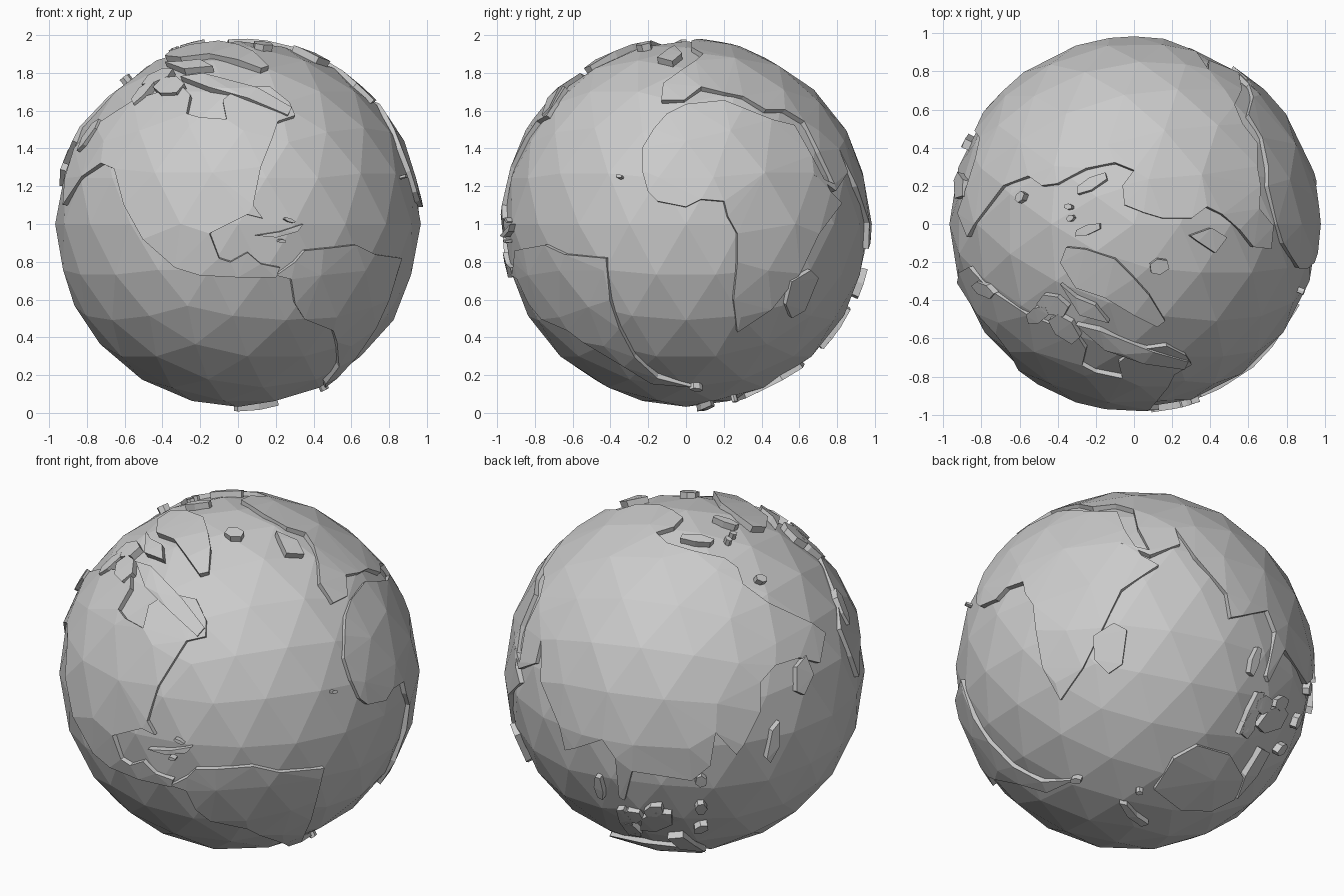
import bpy, bmesh, math
from mathutils import Vector
from mathutils.geometry import delaunay_2d_cdt

if "Cube" in bpy.data.objects:
    bpy.data.objects.remove(bpy.data.objects["Cube"])

CENTRE = Vector((0, 0, 1))
SEA, LAND, ISLE = 0.968, 0.984, 0.994

# viewing directions used to sketch coastlines: azimuth of viewer, elevation
VIEWS = {'F': (-90, 0), 'R': (0, 0), 'T': (-90, 90),
         'A': (-55, 24), 'B': (125, 24), 'C': (48, -28)}


def on_globe(view, pts):
    """Project sketch points (hundredths, seen from a view) onto the unit sphere."""
    az, el = (math.radians(a) for a in VIEWS[view])
    d = Vector((math.cos(el) * math.cos(az), math.cos(el) * math.sin(az), math.sin(el)))
    r = Vector((-math.sin(az), math.cos(az), 0))
    u = d.cross(r)
    out = []
    for h, v in pts:
        h, v = h / 100, v / 100
        out.append((r * h + u * v + d * math.sqrt(max(0, 0.95 - h * h - v * v))).normalized())
    return out


def sphere(radius, subdiv):
    bm = bmesh.new()
    bmesh.ops.create_icosphere(bm, subdivisions=subdiv, radius=radius)
    return bm


def finish(bm, name):
    bmesh.ops.recalc_face_normals(bm, faces=bm.faces)
    me = bpy.data.meshes.new(name)
    bm.to_mesh(me)
    bm.free()
    ob = bpy.data.objects.new(name, me)
    ob.location = CENTRE
    bpy.context.collection.objects.link(ob)
    return ob


bm = sphere(1, 3)
GRID = [v.co.normalized() for v in bm.verts]
bm.free()


def land(name, *runs, radius=LAND):
    """Raised plate whose outline is made of coastline runs."""
    rim = [p for view, pts in runs for p in on_globe(view, pts)]
    c = sum(rim, Vector()).normalized()
    ex = c.orthogonal().normalized()
    ey = c.cross(ex)

    def flat(p):
        q = Vector((p.dot(ex), p.dot(ey)))
        return q.normalized() * c.angle(p) if q.length > 1e-6 else q

    def lift(q):
        a = q.length
        if a < 1e-6:
            return c.copy()
        return c * math.cos(a) + (ex * q.x + ey * q.y) * (math.sin(a) / a)

    pts = [flat(p) for p in rim]
    n = len(pts)
    area = sum(pts[i - 1].x * pts[i].y - pts[i].x * pts[i - 1].y for i in range(n))
    if area < 0:
        pts.reverse()
    inner = [flat(p) for p in GRID if c.angle(p) < 1.6]
    inner = [p for p in inner if min((p - q).length for q in pts) > 0.07]
    res = delaunay_2d_cdt(pts + inner, [], [list(range(n))], 1, 1e-5)
    bm = bmesh.new()
    top = [bm.verts.new(lift(Vector(p)) * radius) for p in res[0]]
    low = [bm.verts.new(v.co * (0.93 / radius)) for v in top]
    for f in res[2]:
        bm.faces.new([top[i] for i in f])
        bm.faces.new([low[i] for i in reversed(f)])
    # coastal cliffs
    bm.verts.index_update()
    for e in list(bm.edges):
        a, b = (v.index for v in e.verts)
        if len(e.link_faces) == 1 and max(a, b) < len(top):
            bm.faces.new((top[a], top[b], low[b], low[a]))
    bmesh.ops.delete(bm, geom=[v for v in bm.verts if not v.link_faces], context='VERTS')
    finish(bm, name)


def isle(name, view, h, v, w, t, angle=0):
    """Small six-sided island: centre, length, width, heading."""
    ca, sa = math.cos(math.radians(angle)), math.sin(math.radians(angle))
    pts = []
    for x, y in ((-1, -.4), (-.2, -1), (.9, -.7), (1, .4), (.1, 1), (-.8, .7)):
        x, y = x * w, y * t
        pts.append((h + x * ca - y * sa, v + x * sa + y * ca))
    land(name, (view, pts), radius=ISLE)


# ocean ball
finish(sphere(SEA, 3), "ocean")

# continents
land("north_america",
     ('F', [(-92, 10), (-82, 25), (-72, 32), (-65, 29), (-60, 10), (-50, -8), (-33, -23), (-20, -27),
            (0, -28), (20, -28), (22, -23), (12, -21), (5, -15), (-4, -20), (-10, -18), (-15, -5),
            (5, 5), (13, 3), (8, 10), (12, 30), (18, 45), (21, 54), (30, 57), (27, 64), (17, 72),
            (0, 72), (-8, 65), (-6, 55), (-20, 56), (-27, 58), (-25, 68), (-30, 73), (-55, 65),
            (-75, 52), (-86, 40), (-91, 24)]))
land("south_america",
     ('F', [(20, -27), (30, -20), (35, -14), (45, -13), (62, -11), (72, -16)]),
     ('R', [(-42, -18), (-40, -40), (-35, -55), (-27, -70), (-15, -81), (5, -86)]),
     ('F', [(46, -84), (53, -75), (52, -62), (50, -56), (35, -50), (30, -42), (28, -29)]))
land("africa",
     ('R', [(-10, 58), (-17, 50), (-23, 40), (-23, 28), (-20, 17), (-15, 12), (0, 9), (8, 13), (20, 12),
            (22, 4), (27, -5), (27, -20), (25, -40), (27, -57), (45, -45), (60, -26), (70, -5),
            (82, 11), (76, 17), (66, 36), (57, 52), (45, 55), (30, 61), (20, 65), (0, 63)]))
land("eurasia",
     ('R', [(62, 54), (70, 38), (78, 21)]),
     ('C', [(-4, 67), (12, 60), (28, 66), (25, 75), (36, 59)]),
     ('B', [(-68, -28), (-65, -41), (-60, -40), (-45, -35), (-38, -45), (-36, -66), (-33, -68),
            (-29, -52), (3, -57), (13, -49), (16, -31), (27, -43), (31, -38), (40, -20), (40, -4),
            (48, 5), (61, 9), (72, 6), (75, 22)]),
     ('T', [(-83, 0), (-68, 20), (-55, 25), (-48, 20), (-40, 21), (-25, 29), (-10, 32), (0, 28),
            (-6, 20), (-5, 10), (5, 6), (15, 3), (30, 3), (38, 9), (46, 5), (55, -3)]),
     ('R', [(-12, 74), (-13, 65), (-1, 65), (8, 72), (20, 69), (30, 67), (42, 60), (52, 60)]))
land("australia",
     ('C', [(12, -66), (23, -50), (36, -43), (53, -48), (60, -61), (54, -71), (42, -77), (26, -77)]))
land("greenland",
     ('T', [(-38, -20), (-35, -12), (-25, -13), (-10, -18), (0, -28), (8, -37), (16, -50), (12, -53),
            (0, -47), (-15, -38), (-30, -33)]), radius=ISLE)

# larger islands
big = dict(radius=ISLE)
land("arctic_island_east", ('T', [(-30, -52), (-18, -55), (10, -66), (28, -71), (26, -75), (5, -72), (-15, -65)]), **big)
land("arctic_island_north", ('T', [(-38, -31), (-30, -38), (-20, -42), (-13, -51), (-28, -47)]), **big)
land("caribbean_island", ('F', [(9, -6), (22, -4), (34, 0), (31, -4), (20, -7)]), **big)
land("east_african_island", ('R', [(52, -42), (55, -30), (65, -24), (69, -28), (62, -45), (55, -49)]), **big)
land("pacific_island_chain", ('B', [(43, -45), (46, -30), (50, -25), (50, -38), (45, -47)]), **big)
land("far_east_island", ('B', [(59, -9), (59, 4), (64, 10), (68, 0), (63, -11)]), **big)
land("north_sea_island", ('T', [(29, -6), (40, -2), (48, -7), (42, -15), (33, -9)]), **big)
land("tropical_island", ('C', [(55, -70), (66, -58), (73, -46), (69, -44), (60, -58)]), **big)
land("southern_island_pair", ('C', [(-7, -72), (-3, -73), (2, -79), (8, -83), (4, -84), (-3, -79)]), **big)

# small islands: view, centre, half length, half width, heading
SMALL = [
    ('T', -42, -42, 8, 5, -20), ('T', -36, -54, 9, 5, -40), ('T', -50, -47, 6, 4, 30),
    ('T', -78, -34, 6, 3, -30), ('T', -24, -3, 7, 2.5, 20), ('T', -22, 21, 9, 3, 30),
    ('T', 13, -22, 5, 4, 20), ('T', -34, 9, 2, 1.5, 0), ('T', -33, 3, 2, 1.5, 40), ('T', -59, 14, 3, 2, 60),
    ('F', 27, 2, 3, 1, -20), ('F', 23, -9, 2, 1, 0), ('R', -35, 25, 1.5, 1, 0),
    ('B', -16, -79, 9, 5, 15), ('B', 8, -57, 3, 3, 0), ('B', 8, -72, 3, 3, 40), ('B', -32, -79, 8, 3, -60),
    ('B', 8, -83, 4, 2, 20), ('C', 63, -32, 7, 3, 70), ('C', 71, -21, 5, 4, 60),
    ('C', 80, -20, 4, 3, 60), ('C', 67, 2, 8, 2, 75), ('C', 4, -67, 2, 1, 0), ('C', -30, -60, 3, 1.5, 0),
]
for i, (view, h, v, w, t, a) in enumerate(SMALL, 1):
    isle(f"small_island_{i}", view, h, v, w, t, a)
